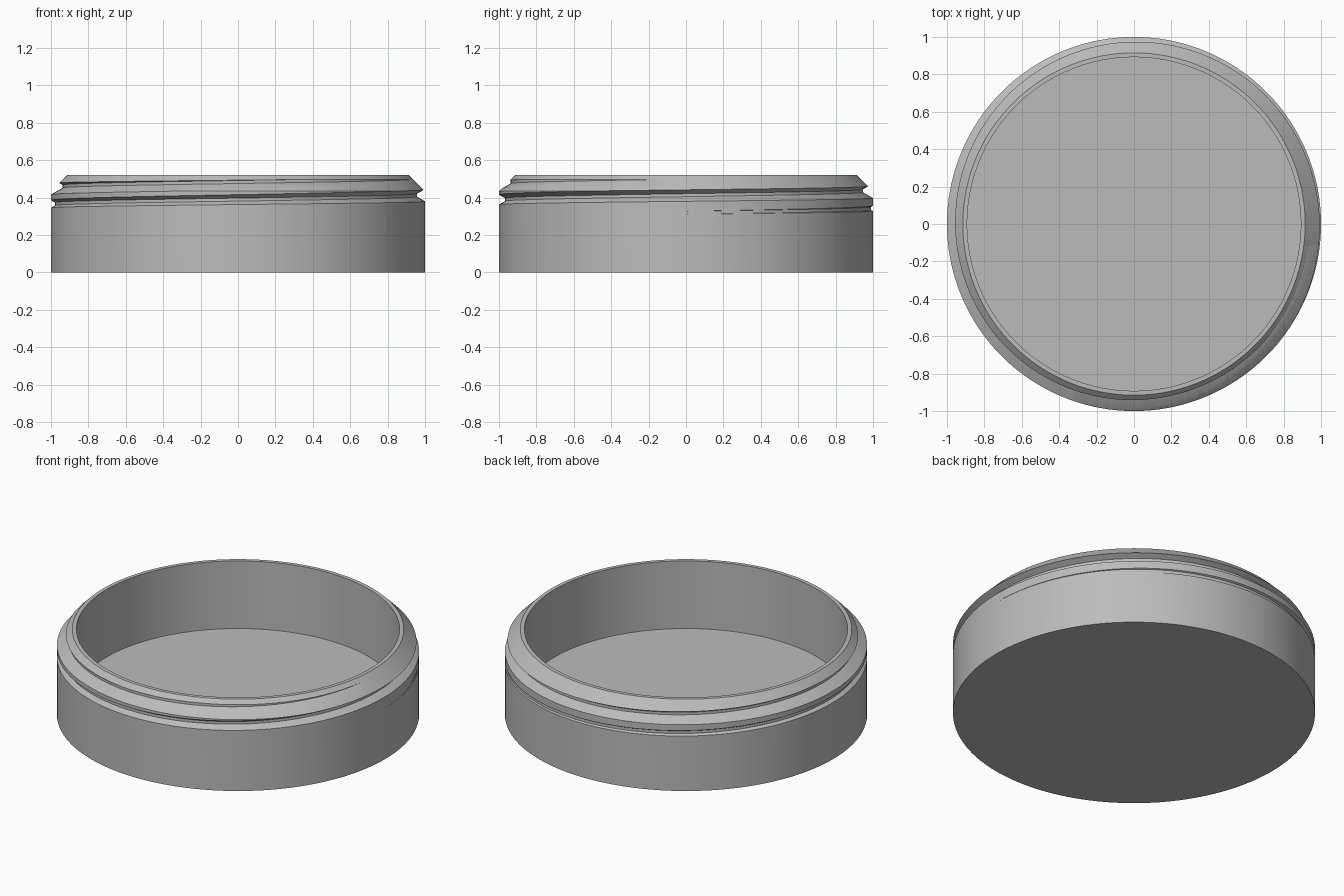
import bpy, bmesh, math

if "Cube" in bpy.data.objects:
    bpy.data.objects.remove(bpy.data.objects["Cube"])

SEGS = 180


def make_object(name, bm):
    bmesh.ops.recalc_face_normals(bm, faces=bm.faces)
    mesh = bpy.data.meshes.new(name)
    bm.to_mesh(mesh)
    bm.free()
    obj = bpy.data.objects.new(name, mesh)
    bpy.context.collection.objects.link(obj)
    return obj


def bridge(bm, a, b):
    n = len(a)
    for i in range(n):
        bm.faces.new((a[i], a[(i + 1) % n], b[(i + 1) % n], b[i]))


# Cup body: outer wall, chamfered shoulder, rim, inner wall
profile = [(1.0, 0.0), (1.0, 0.435), (0.915, 0.52), (0.892, 0.52), (0.892, 0.108)]
bm = bmesh.new()
rings = []
for r, z in profile:
    angles = [2 * math.pi * i / SEGS for i in range(SEGS)]
    rings.append([bm.verts.new((r * math.cos(a), r * math.sin(a), z)) for a in angles])
for a, b in zip(rings, rings[1:]):
    bridge(bm, a, b)
bm.faces.new(rings[0])     # underside
bm.faces.new(rings[-1])    # inner floor
body = make_object("threaded_cup", bm)

# Thread cutter: tapered helical groove that runs in from the wall and out at the chamfer
bm = bmesh.new()
sections = []
outer = 1.008
for i in range(int(-0.15 * SEGS), int(2.05 * SEGS) + 1):
    t = i / SEGS
    a = 2 * math.pi * t
    zc = 0.319 + 0.094 * t
    root = min(max(1 - 0.043 * t, 0.938), 1.006)
    half_root = 0.008
    half_out = half_root + 0.577 * (outer - root)
    section = [(root, zc - half_root), (outer, zc - half_out),
               (outer, zc + half_out), (root, zc + half_root)]
    sections.append([bm.verts.new((r * math.cos(a), r * math.sin(a), z)) for r, z in section])
for a, b in zip(sections, sections[1:]):
    bridge(bm, a, b)
bm.faces.new(sections[0])
bm.faces.new(sections[-1])
cutter = make_object("thread_cutter", bm)
cutter.hide_render = True

# Cut the thread, then discard the cutter
mod = body.modifiers.new("thread", 'BOOLEAN')
mod.operation = 'DIFFERENCE'
mod.solver = 'EXACT'
mod.object = cutter
bpy.context.view_layer.objects.active = body
body.select_set(True)
bpy.ops.object.modifier_apply(modifier=mod.name)
bpy.data.objects.remove(cutter)

# Plain grey finish
grey = bpy.data.materials.new("plain_grey")
grey.diffuse_color = (0.5, 0.5, 0.5, 1)
grey.use_nodes = True
grey.node_tree.nodes["Principled BSDF"].inputs["Base Color"].default_value = grey.diffuse_color
body.data.materials.clear()
body.data.materials.append(grey)
bpy.ops.object.shade_smooth_by_angle(angle=math.radians(25))
